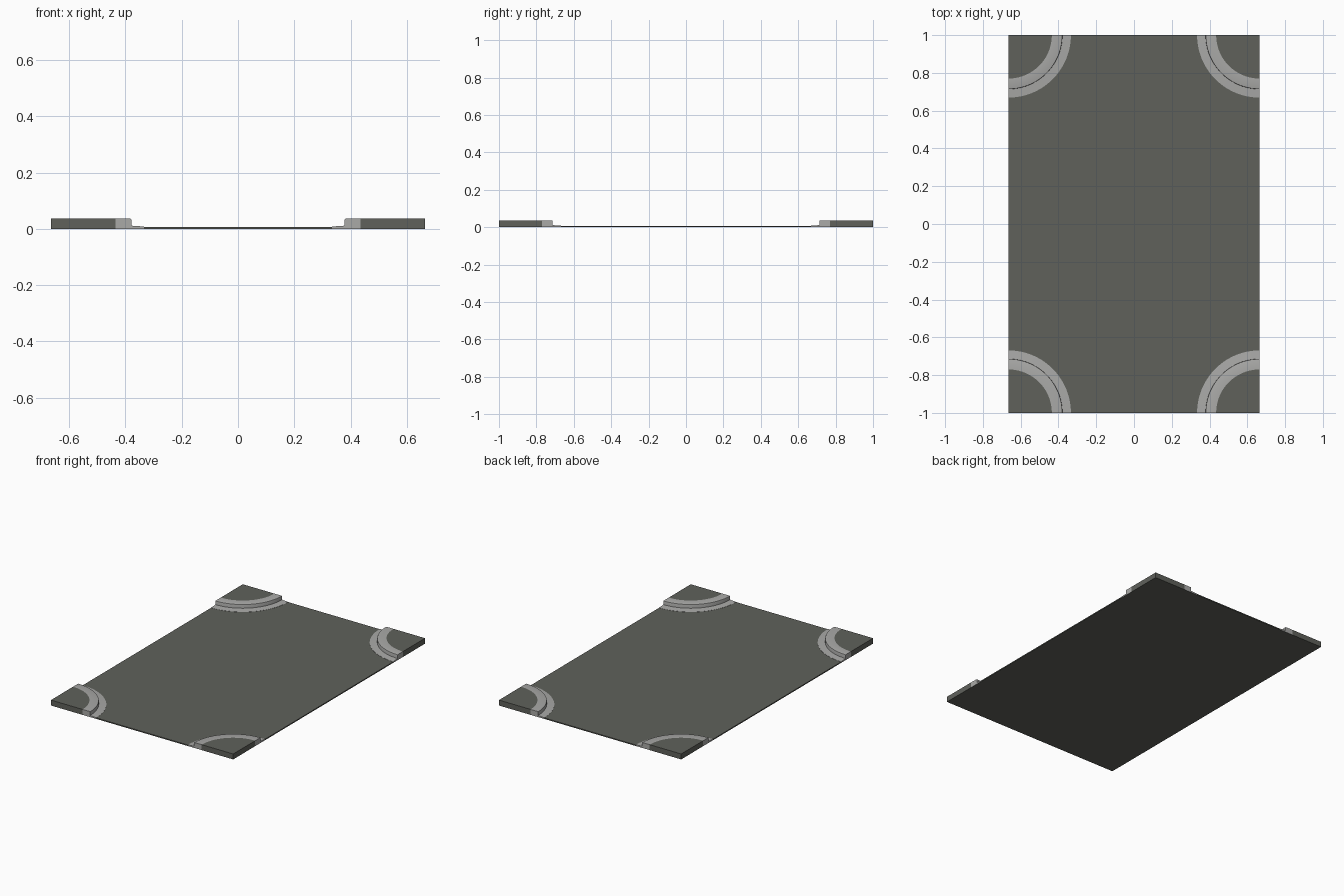
import bpy, bmesh, math

if "Cube" in bpy.data.objects:
    bpy.data.objects.remove(bpy.data.objects["Cube"])

W, L = 0.665, 1.0                    # half width, half length
R_IN, R_CURB, R_OUT = 0.23, 0.286, 0.331
Z_ROAD, Z_GUT, Z_TOP = 0.007, 0.011, 0.036
SEG = 24


def material(name, rgb):
    m = bpy.data.materials.new(name)
    m.diffuse_color = (*rgb, 1.0)
    m.use_nodes = True
    m.node_tree.nodes["Principled BSDF"].inputs["Base Color"].default_value = m.diffuse_color
    return m


asphalt = material("dark asphalt", (0.115, 0.12, 0.105))
concrete = material("light concrete", (0.40, 0.40, 0.39))


def finish(name, bm, mats, mirror=False):
    bmesh.ops.remove_doubles(bm, verts=bm.verts, dist=1e-5)
    bmesh.ops.recalc_face_normals(bm, faces=bm.faces)
    if len(mats) > 1:                # undersides take the second colour
        bm.normal_update()
        for f in bm.faces:
            f.material_index = 1 if f.normal.z < -0.5 else 0
    me = bpy.data.meshes.new(name)
    bm.to_mesh(me)
    bm.free()
    for m in mats:
        me.materials.append(m)
    ob = bpy.data.objects.new(name, me)
    bpy.context.collection.objects.link(ob)
    if mirror:
        mod = ob.modifiers.new("four corners", "MIRROR")
        mod.use_axis = (True, True, False)
        mod.use_mirror_merge = False
    bpy.context.view_layer.objects.active = ob
    ob.select_set(True)
    bpy.ops.object.shade_smooth_by_angle(angle=math.radians(25))
    ob.select_set(False)


def quarter_sweep(name, profile, mats):
    """Sweep an (r, z) profile a quarter turn about the tile corner."""
    bm = bmesh.new()
    rings = []
    for i in range(SEG + 1):
        a = math.pi + i * math.pi / 2 / SEG
        rings.append([bm.verts.new((W + r * math.cos(a), L + r * math.sin(a), z))
                      for r, z in profile])
    n = len(profile)
    for a, b in zip(rings, rings[1:]):
        for j in range(n):
            k = (j + 1) % n
            bm.faces.new((a[j], a[k], b[k], b[j]))
    bm.faces.new(rings[0])
    bm.faces.new(rings[-1])
    finish(name, bm, mats, mirror=True)


# road slab with the four corner quarters cut out
bm = bmesh.new()
outline = []
for sx, sy, start in ((1, 1, 180), (-1, 1, 270), (-1, -1, 0), (1, -1, 90)):
    for i in range(SEG + 1):
        a = math.radians(start + 90 - 90 * i / SEG)
        outline.append(bm.verts.new((sx * W + R_OUT * math.cos(a),
                                     sy * L + R_OUT * math.sin(a), 0)))
base = bm.faces.new(outline)
ext = bmesh.ops.extrude_face_region(bm, geom=[base], use_keep_orig=True)
for v in ext["geom"]:
    if isinstance(v, bmesh.types.BMVert):
        v.co.z = Z_ROAD
bmesh.ops.triangulate(bm, faces=[f for f in bm.faces if len(f.verts) > 4])
finish("road", bm, [asphalt])

# gutter strip sloping down to the road
quarter_sweep("gutter", [(R_CURB, 0), (R_OUT, 0), (R_OUT, Z_ROAD + 0.001),
                         (R_CURB, Z_GUT)], [concrete, asphalt])
# raised curb with a softened outer edge
quarter_sweep("curb", [(R_IN, 0), (R_CURB, 0), (R_CURB, Z_TOP - 0.004),
                       (R_CURB - 0.001, Z_TOP - 0.001), (R_CURB - 0.004, Z_TOP),
                       (R_IN, Z_TOP)], [concrete, asphalt])
# paved corner behind the curb
quarter_sweep("corner_pavement", [(0, 0), (R_IN, 0), (R_IN, Z_TOP), (0, Z_TOP)],
              [asphalt])
